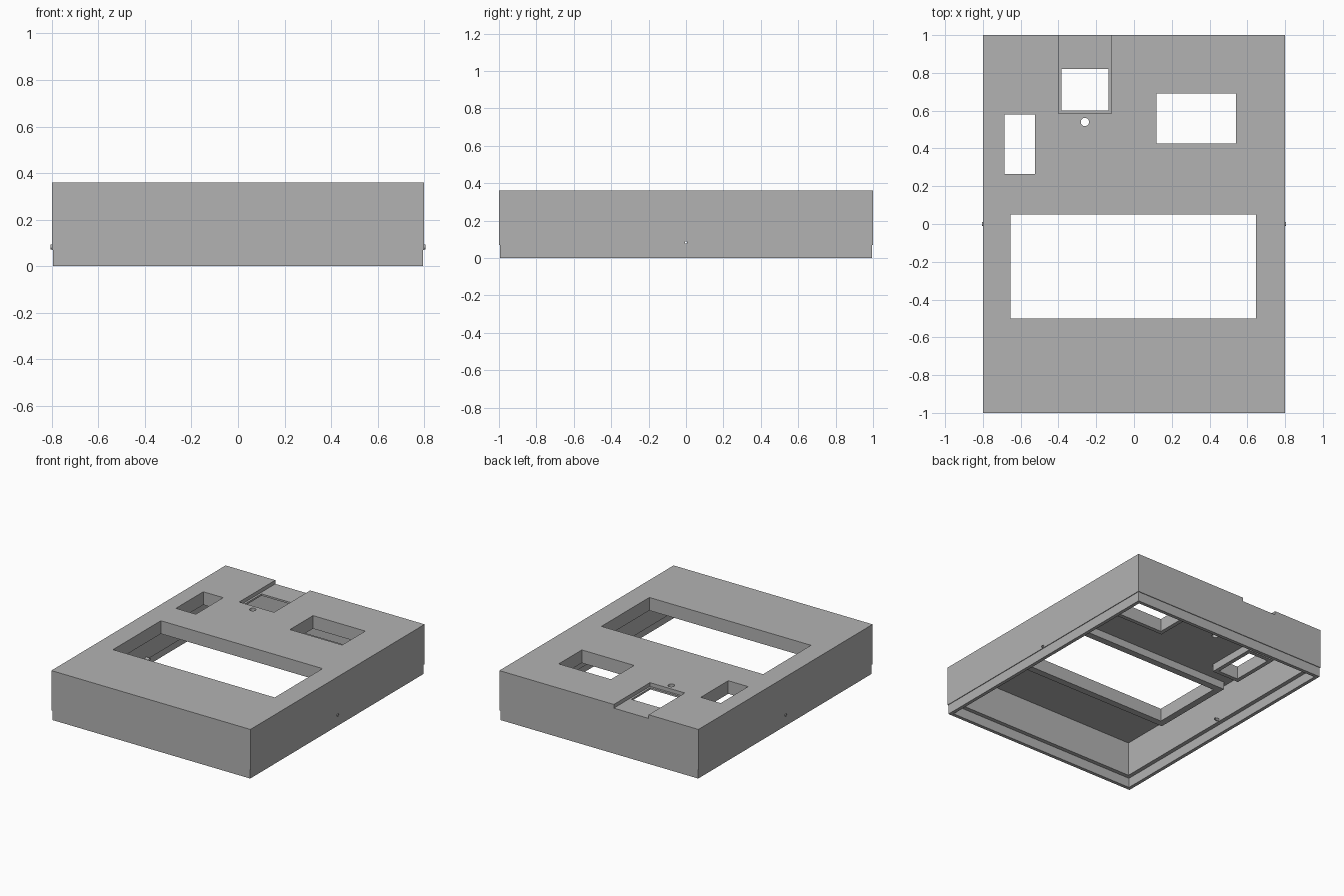
import bpy
import bmesh
from mathutils import Matrix, Vector

cube = bpy.data.objects.get("Cube")
if cube:
    bpy.data.objects.remove(cube, do_unlink=True)

grey = bpy.data.materials.new("plain grey")
grey.use_nodes = True
grey.diffuse_color = (0.45, 0.45, 0.45, 1)
grey.node_tree.nodes["Principled BSDF"].inputs["Base Color"].default_value = grey.diffuse_color

TOP, PLATE, WALL = 0.36, 0.04, 0.06
SEAM, RIM_BOTTOM = 0.07, 0.265


def finish(name, bm):
    mesh = bpy.data.meshes.new(name)
    bm.to_mesh(mesh)
    bm.free()
    mesh.materials.append(grey)
    obj = bpy.data.objects.new(name, mesh)
    bpy.context.scene.collection.objects.link(obj)
    return obj


def box(name, x, y, z):
    bm = bmesh.new()
    size = Vector((x[1] - x[0], y[1] - y[0], z[1] - z[0]))
    mid = Vector((sum(x), sum(y), sum(z))) / 2
    bmesh.ops.create_cube(bm, size=1, matrix=Matrix.Translation(mid) @ Matrix.Diagonal(size).to_4x4())
    return finish(name, bm)


def rod(name, radius, length, centre, axis="Z", sides=24):
    bm = bmesh.new()
    turn = Matrix.Rotation(1.5707963, 4, "Y") if axis == "X" else Matrix()
    bmesh.ops.create_cone(bm, cap_ends=True, segments=sides, radius1=radius, radius2=radius,
                          depth=length, matrix=Matrix.Translation(centre) @ turn)
    return finish(name, bm)


def combine(obj, other, operation="DIFFERENCE"):
    """Apply a boolean and discard the tool object."""
    mod = obj.modifiers.new("shape", "BOOLEAN")
    mod.operation, mod.object, mod.solver = operation, other, "EXACT"
    bpy.context.view_layer.update()
    mesh = bpy.data.meshes.new_from_object(obj.evaluated_get(bpy.context.evaluated_depsgraph_get()))
    obj.modifiers.clear()
    obj.data = mesh
    bpy.data.objects.remove(other, do_unlink=True)


def inset_box(name, inset, z):
    return box(name, (inset - 0.8, 0.8 - inset), (inset - 1, 1 - inset), z)


# Housing: hollow tray, open underneath
housing = inset_box("housing", 0, (SEAM, TOP))
combine(housing, inset_box("cavity", WALL, (-0.1, TOP - PLATE)))

# Windows with raised rims on the underside: x range, y range, rim width
windows = [
    ((-0.655, 0.645), (-0.5, 0.05), 0.05),
    ((-0.685, -0.525), (0.265, 0.58), 0.03),
    ((0.12, 0.54), (0.425, 0.69), 0.03),
]
for x, y, rim in windows:
    combine(housing, box("rim", (x[0] - rim, x[1] + rim), (y[0] - rim, y[1] + rim),
                         (RIM_BOTTOM, TOP - PLATE / 2)), "UNION")
    combine(housing, box("opening", x, y, (0.1, 0.5)))

# Shallow channel running to the back edge, its opening and the round hole
combine(housing, box("channel", (-0.4, -0.12), (0.585, 1.1), (TOP - 0.027, 0.5)))
combine(housing, box("channel_opening", (-0.385, -0.135), (0.6, 0.82), (0.1, 0.5)))
combine(housing, rod("round_hole", 0.022, 0.4, (-0.26, 0.54, TOP)))

# Thin lip below the housing, leaving a ledge inside
lip = inset_box("bottom_lip", 0.005, (0, SEAM))
combine(lip, inset_box("lip_opening", 0.03, (-0.1, 0.2)))

# Hollow side pins through the walls
for side, label in ((1, "left"), (-1, "right")):
    centre = (side * 0.758, 0, 0.083)
    combine(housing, rod("bore", 0.008, 0.2, centre, "X"))
    pin = rod(label + "_side_pin", 0.01, 0.096, centre, "X")
    combine(pin, rod("pin_bore", 0.006, 0.2, centre, "X"))
